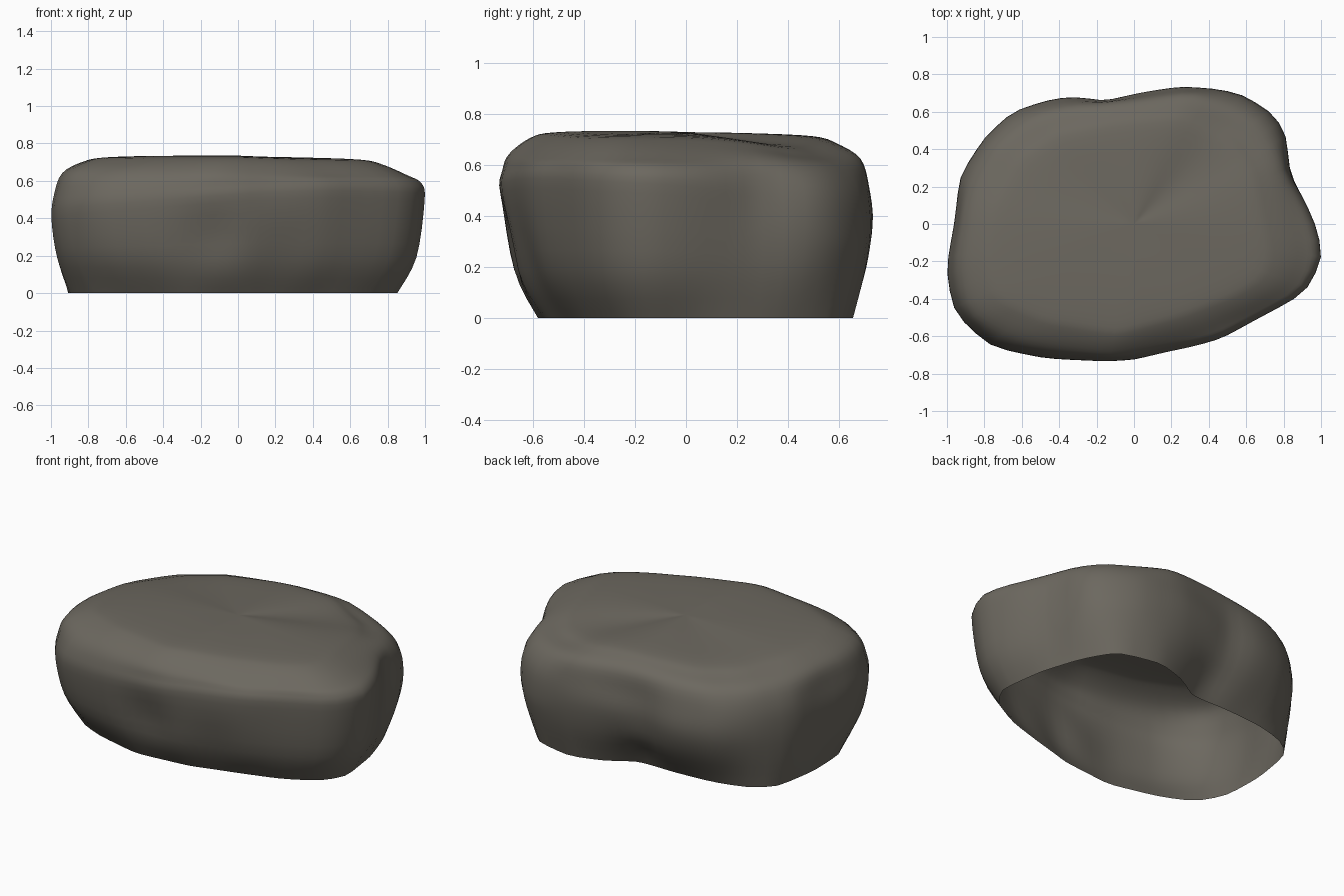
import bpy, bmesh, math
from mathutils import Vector

if "Cube" in bpy.data.objects:
    bpy.data.objects.remove(bpy.data.objects["Cube"])

# Outlines seen from above: ground edge, widest girth, and upper rim
GROUND = [(.86,-.15),(.82,.15),(.74,.4),(.63,.6),(.35,.665),(.15,.6),(0,.51),(-.25,.5),
          (-.53,.48),(-.75,.42),(-.86,.32),(-.91,.03),(-.9,-.25),(-.81,-.42),(-.6,-.51),
          (-.3,-.585),(.05,-.55),(.3,-.48),(.58,-.39),(.78,-.28)]
GIRTH = [(1.005,-.18),(.98,-.03),(.9,.15),(.84,.28),(.83,.37),(.81,.5),(.73,.6),(.58,.69),(.46,.72),
         (.25,.735),(0,.695),(-.17,.67),(-.3,.68),(-.43,.668),(-.65,.6),(-.8,.46),(-.93,.26),
         (-.96,0),(-1.005,-.24),(-.96,-.48),(-.76,-.655),(-.48,-.715),(-.15,-.74),(0,-.725),
         (.2,-.665),(.47,-.605),(.65,-.51),(.92,-.365)]
RIM = [(.85,-.18),(.79,.08),(.74,.33),(.62,.51),(.3,.66),(-.15,.62),(-.48,.56),(-.71,.4),
       (-.87,.1),(-.91,-.2),(-.86,-.46),(-.55,-.6),(-.1,-.67),(.3,-.56),(.6,-.45),(.81,-.33)]
N = 72

def radii(outline):
    """Distance from the centre to the outline in N directions, lightly smoothed."""
    result = []
    for i in range(N):
        a = 2 * math.pi * i / N
        d = Vector((math.cos(a), math.sin(a)))
        for p, q in zip(outline, outline[1:] + outline[:1]):
            p, q = Vector(p), Vector(q)
            e = q - p
            den = d.cross(e)
            if abs(den) < 1e-9:
                continue
            t, s = p.cross(e) / den, p.cross(d) / den
            if t > 0 and -1e-6 <= s <= 1 + 1e-6:
                result.append(t)
                break
    return [(result[i-1] + 4 * result[i] + result[(i+1) % N]) / 6 for i in range(N)]

def spline(p0, p1, p2, p3, t):
    return .5 * (2*p1 + (p2-p0)*t + (2*p0-5*p1+4*p2-p3)*t*t + (3*p1-p0-3*p2+p3)*t**3)

def bump(a, centre, width):
    return math.exp(-((math.degrees(a) - centre) / width) ** 2)

ground, girth, rim = radii(GROUND), radii(GIRTH), radii(RIM)

def column(i):
    """Key points (radius, height) up one side of the rock."""
    a = 2 * math.pi * i / N
    c, s = math.cos(a), math.sin(a)
    g, w, r = ground[i], girth[i], rim[i]
    right, left = bump(a, 42, 22), bump(a, 145, 35)    # sloping back corners
    lift = -.06 * s + .05 * c - .1 * right             # girth is higher at the front
    drop = .015 * max(0, s) + .02 * max(0, c) + .045 * right + .035 * left
    return [(g, 0), (g + .7*(w-g), .19), (w, .43 + lift), (w - .015, .55 + lift*.6),
            (.4*w + .6*r, .645 - drop*.7), (r*.92, .707 - drop), (r*.78, .729 - drop*.8),
            (r*.4, .735 - drop*.5), (0, .73)]

# Local hollows and bulges: centre, size, inward depth
DENTS = [((-.15,-.7,.29), .17, .04), ((.28,-.64,.48), .2, -.015), ((-.1,.55,.12), .12, .03),
         ((-.15,.66,.35), .13, .015), ((.84,.3,.48), .13, .015), ((.25,-.6,.2), .2, .015)]

bm = bmesh.new()
STEPS = 4
rings = []
columns = [column(i) for i in range(N)]
for k in range(8):
    for j in range(STEPS):
        ring = []
        for i, col in enumerate(columns):
            keys = [col[max(0, min(8, k + o))] for o in (-1, 0, 1, 2)]
            r, z = (spline(*[key[m] for key in keys], j / STEPS) for m in (0, 1))
            a = 2 * math.pi * i / N
            p = Vector((r * math.cos(a), r * math.sin(a), max(z, 0)))
            push = sum(d * math.exp(-((p - Vector(c)).length / size) ** 2) for c, size, d in DENTS)
            p.xy *= 1 - push / max(r, .3)
            ring.append(bm.verts.new(p))
        rings.append(ring)
# Skin the sides and close the top; the underside stays open
for lo, hi in zip(rings, rings[1:]):
    for i in range(N):
        n = (i + 1) % N
        bm.faces.new((lo[i], lo[n], hi[n], hi[i]))
peak = bm.verts.new((0, 0, .73))
for i in range(N):
    bm.faces.new((rings[-1][i], rings[-1][(i + 1) % N], peak))

mesh = bpy.data.meshes.new("boulder")
bm.to_mesh(mesh)
bm.free()
mesh.shade_smooth()
rock = bpy.data.objects.new("boulder", mesh)
bpy.context.collection.objects.link(rock)
stone = bpy.data.materials.new("warm grey stone")
stone.diffuse_color = (.15, .138, .115, 1)
stone.use_nodes = True
stone.node_tree.nodes["Principled BSDF"].inputs["Base Color"].default_value = stone.diffuse_color
mesh.materials.append(stone)
